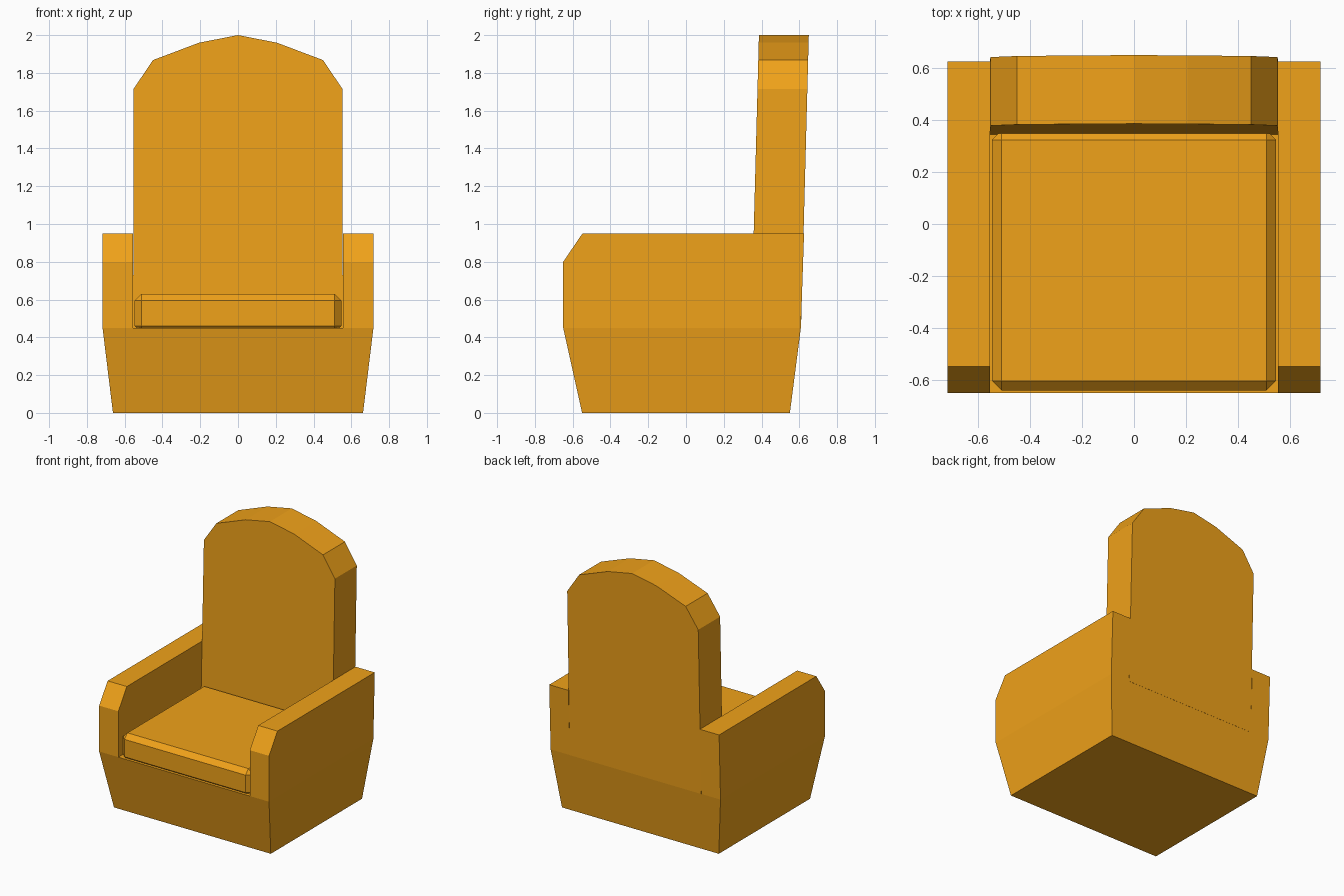
import bpy, bmesh

if "Cube" in bpy.data.objects:
    bpy.data.objects.remove(bpy.data.objects["Cube"])

mat = bpy.data.materials.new("orange_fabric")
mat.diffuse_color = (0.87, 0.36, 0.01, 1)
mat.use_nodes = True
mat.node_tree.nodes["Principled BSDF"].inputs["Base Color"].default_value = mat.diffuse_color


def loft(name, start, end):
    """Closed solid between two matching outlines."""
    bm = bmesh.new()
    a = [bm.verts.new(p) for p in start]
    b = [bm.verts.new(p) for p in end]
    n = len(a)
    bm.faces.new(a)
    bm.faces.new(b[::-1])
    for i in range(n):
        j = (i + 1) % n
        bm.faces.new((a[i], b[i], b[j], a[j]))
    bmesh.ops.recalc_face_normals(bm, faces=bm.faces)
    mesh = bpy.data.meshes.new(name)
    bm.to_mesh(mesh)
    bm.free()
    mesh.materials.append(mat)
    obj = bpy.data.objects.new(name, mesh)
    bpy.context.collection.objects.link(obj)
    return obj


def rect(x, y0, y1, z):
    return [(-x, y0, z), (x, y0, z), (x, y1, z), (-x, y1, z)]


# Base, tapering towards the floor
loft("base", rect(0.662, -0.55, 0.55, 0), rect(0.717, -0.65, 0.608, 0.45))

# Armrests with a chamfered front corner
arm = [(-0.65, 0.45), (-0.65, 0.80), (-0.548, 0.95), (0.625, 0.95), (0.608, 0.45)]
for side, label in ((-1, "left"), (1, "right")):
    loft(label + "_armrest",
         [(side * 0.555, y, z) for y, z in arm],
         [(side * 0.717, y, z) for y, z in arm])

# Slightly reclined backrest with a faceted arched top
half = [(0.555, 0.45), (0.553, 1.715), (0.45, 1.868), (0.205, 1.96)]
arch = half + [(0, 2.0)] + [(-x, z) for x, z in reversed(half)]


def lean(y, z):
    return y + (z - 0.45) * 0.0265


loft("backrest",
     [(x, lean(0.345, z), z) for x, z in arch],
     [(x, lean(0.609, z), z) for x, z in arch])

# Seat cushion with chamfered edges
cushion = loft("seat_cushion", rect(0.547, -0.64, 0.36, 0.425), rect(0.547, -0.64, 0.36, 0.63))
bevel = cushion.modifiers.new("chamfer", 'BEVEL')
bevel.width = 0.036
bevel.segments = 1
